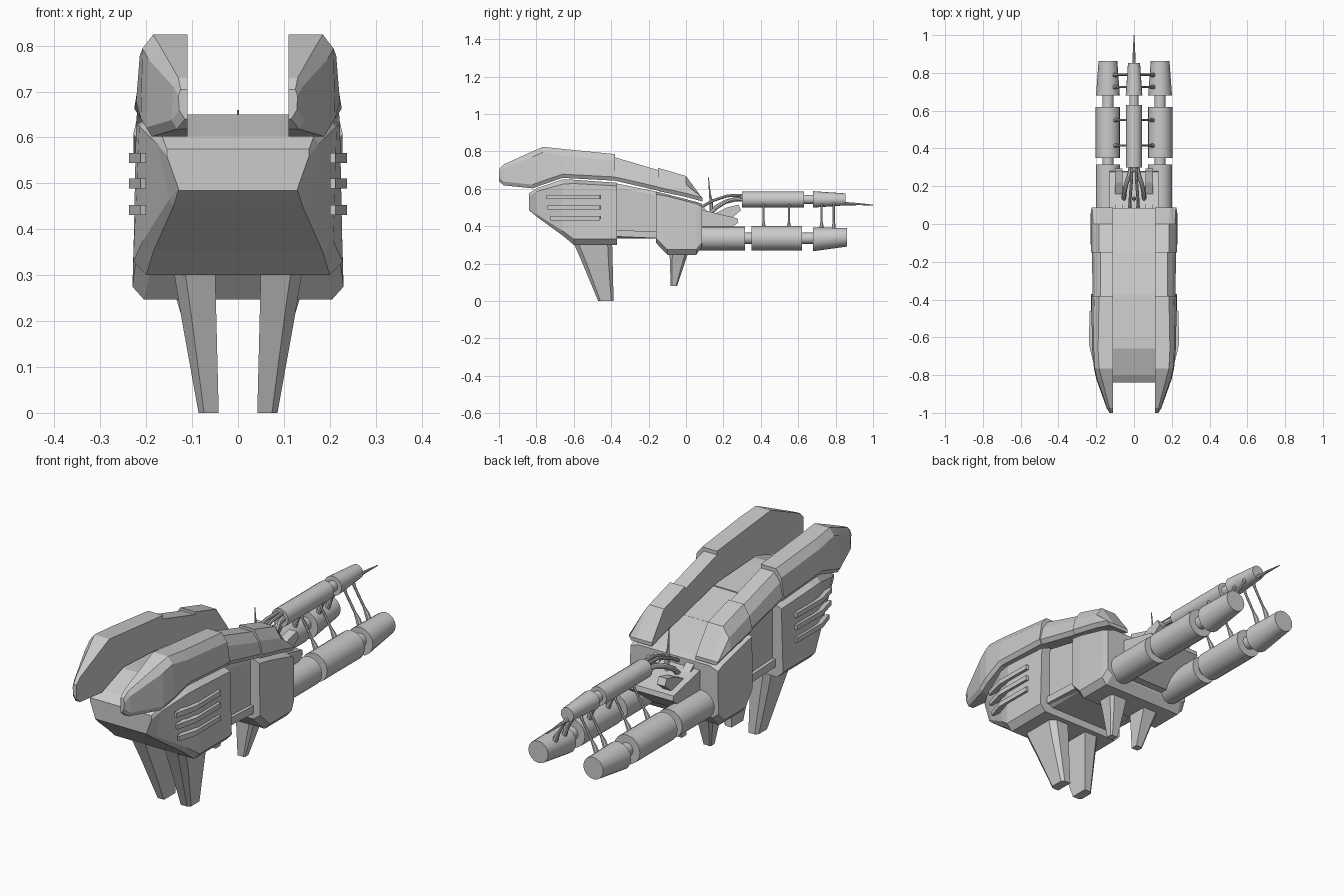
import bpy, bmesh
from math import cos, sin, pi, radians
from mathutils import Vector


def loft(name, rings, smooth=False, mirror=False):
    """Skin a closed solid through matching rings of 3D points."""
    bm = bmesh.new()
    vs = [[bm.verts.new(p) for p in r] for r in rings]
    n = len(rings[0])
    for a, b in zip(vs, vs[1:]):
        for i in range(n):
            j = (i + 1) % n
            bm.faces.new((a[i], a[j], b[j], b[i]))
    bm.faces.new(vs[0][::-1])
    bm.faces.new(vs[-1])
    bmesh.ops.recalc_face_normals(bm, faces=bm.faces)
    me = bpy.data.meshes.new(name)
    bm.to_mesh(me)
    bm.free()
    ob = bpy.data.objects.new(name, me)
    bpy.context.collection.objects.link(ob)
    if smooth:
        for p in me.polygons:
            p.use_smooth = True
        me.set_sharp_from_angle(angle=radians(40))
    if mirror:
        m = ob.modifiers.new("mirror", 'MIRROR')
        m.use_bisect_axis[0] = False
        m.use_mirror_merge = False
    return ob


def hull(name, sections):
    """Symmetric body: y, then bottom, lower side, upper side, top as (half width, z)."""
    rings = []
    for y, *half in sections:
        rings.append([(x, y, z) for x, z in half] + [(-x, y, z) for x, z in half[::-1]])
    return loft(name, rings)


def turned(name, x, steps, mirror=False, sides=16):
    """Round part along y from steps of (y, z centre, radius)."""
    rings = [[(x + r * cos(2 * pi * i / sides), y, z + r * sin(2 * pi * i / sides))
              for i in range(sides)] for y, z, r in steps]
    return loft(name, rings, True, mirror)


def rod(name, path, radii, mirror=False, sides=8):
    """Tapered round rod through a path."""
    pts = [Vector(p) for p in path]
    rings = []
    for i, (p, r) in enumerate(zip(pts, radii)):
        d = (pts[min(i + 1, len(pts) - 1)] - pts[max(i - 1, 0)]).normalized()
        u = d.cross(Vector((0.3, 1, 0.2))).normalized()
        v = d.cross(u)
        rings.append([p + r * (cos(2 * pi * k / sides) * u + sin(2 * pi * k / sides) * v)
                      for k in range(sides)])
    return loft(name, rings, True, mirror)


def plate(name, profile, x0, x1, mirror=False):
    """Side profile (y, z) extruded across x."""
    return loft(name, [[(x, y, z) for y, z in profile] for x in (x0, x1)], mirror=mirror)


# Main body: faceted nose, narrow waist, rear block
hull("front_hull", [
    (-.84, (.13, .485), (.13, .49), (.155, .56), (.155, .575)),
    (-.80, (.14, .452), (.15, .465), (.175, .585), (.165, .602)),
    (-.66, (.185, .35), (.207, .375), (.215, .625), (.18, .65)),
    (-.60, (.20, .30), (.228, .33), (.222, .628), (.18, .648)),
    (-.37, (.20, .30), (.228, .33), (.220, .615), (.18, .632))])
hull("waist", [
    (-.38, (.16, .335), (.175, .345), (.175, .61), (.17, .63)),
    (-.15, (.16, .335), (.175, .345), (.175, .565), (.17, .583))])
hull("rear_hull", [
    (-.16, (.19, .31), (.222, .335), (.220, .57), (.18, .585)),
    (-.10, (.205, .247), (.23, .275), (.222, .56), (.18, .57)),
    (.055, (.205, .247), (.23, .275), (.222, .52), (.18, .53)),
    (.085, (.195, .29), (.222, .31), (.220, .505), (.18, .52))])
# Sill along the recess
plate("waist_sill", [(-.38, .345), (-.15, .335), (-.15, .37), (-.38, .38)], .15, .19, True)


# Tall armour fins on both shoulders
def fin(name, sections):
    rings = []
    for y, zb, zt, xo, xs, xt, c in sections:
        rings.append([(.11, y, zb), (xo - .012, y, zb), (xo, y, zb + .02),
                      (xs, y, zt - c), (xt, y, zt), (.11, y, zt)])
    loft(name, rings, mirror=True)


fin("front_fin", [
    (-1.0, .64, .705, .128, .13, .125, .015),
    (-.975, .618, .73, .145, .14, .13, .02),
    (-.82, .602, .80, .20, .195, .17, .03),
    (-.765, .622, .824, .212, .208, .185, .03),
    (-.66, .658, .813, .222, .214, .19, .035),
    (-.38, .643, .785, .226, .212, .185, .035)])
fin("middle_fin", [
    (-.38, .643, .768, .220, .206, .178, .04),
    (-.15, .590, .700, .222, .208, .178, .04)])
fin("rear_fin", [
    (-.15, .588, .712, .228, .214, .185, .045),
    (.0, .556, .668, .228, .216, .185, .045),
    (.088, .532, .548, .226, .222, .19, .0)])

# Side vents wrapping the nose corner
for i, z in enumerate((.555, .50, .442)):
    y0 = (-.74, -.735, -.72)[i]
    out = [(.20, y0), (.212, y0 - .005), (.238, -.64), (.236, -.46), (.20, -.455)]
    loft(f"side_vent_{i + 1}", [[(x, y, z + d) for x, y in out] for d in (-.011, .011)],
         mirror=True)


# Tapered landing legs
def leg(name, levels):
    rings = []
    for z, x0, x1, y0, y1, c in levels:
        rings.append([(x0, y0, z), (x1 - c, y0, z), (x1, y0 + c, z),
                      (x1, y1 - c, z), (x1 - c, y1, z), (x0, y1, z)])
    loft(name, rings, mirror=True)


leg("front_leg", [(.32, .05, .142, -.605, -.395, .025), (.20, .047, .122, -.553, -.392, .022),
                  (0, .042, .086, -.47, -.387, .012)])
leg("rear_leg", [(.26, .05, .138, -.088, .012, .015), (.20, .052, .12, -.086, -.008, .012),
                 (.08, .055, .09, -.082, -.048, .006)])

# Lower twin engine pods: barrels, necks and nozzle
turned("lower_pod", -.138, [
    (.04, .335, .064), (.315, .335, .064), (.315, .335, .03), (.35, .335, .03),
    (.35, .335, .065), (.62, .335, .065), (.62, .335, .03), (.68, .335, .03),
    (.68, .329, .063), (.862, .341, .05)], True)

# Upper central pod with tail spike
turned("upper_pod", 0, [
    (.30, .543, .042), (.63, .543, .042), (.63, .543, .024), (.68, .543, .024),
    (.68, .543, .044), (.852, .543, .032)])
rod("tail_spike", [(0, .84, .52), (0, .92, .518), (0, 1.0, .513)], (.01, .006, .002))

# Struts between the upper and lower pods
for i, y in enumerate((.415, .55, .725, .79)):
    rod(f"pod_strut_{i + 1}", [(.106, y, .37), (.095, y, .40), (.08, y, .425),
                               (.035, y, .50), (.02, y, .53)],
        (.012, .011, .006, .006, .010), True)

# Tail mount with cheek blocks
plate("tail_mount", [(.07, .30), (.12, .30), (.28, .42), (.275, .442), (.07, .49)], -.13, .13)
plate("mount_cheek", [(.08, .43), (.24, .44), (.295, .485), (.28, .515), (.22, .50), (.14, .46),
                      (.08, .51)], .06, .10, True)

# Hoses from the mount to the upper pod
rod("outer_hose", [(.055, .12, .455), (.052, .16, .50), (.042, .21, .53), (.025, .26, .543),
                   (.014, .32, .545)], [.012] * 5, True)
rod("inner_hose", [(.02, .08, .50), (.02, .14, .535), (.014, .22, .562), (.01, .32, .566)],
    [.008] * 4, True)

# Antenna
rod("antenna", [(0, .135, .44), (0, .135, .53), (0, .128, .57), (0, .12, .66)],
    (.012, .010, .005, .002))
